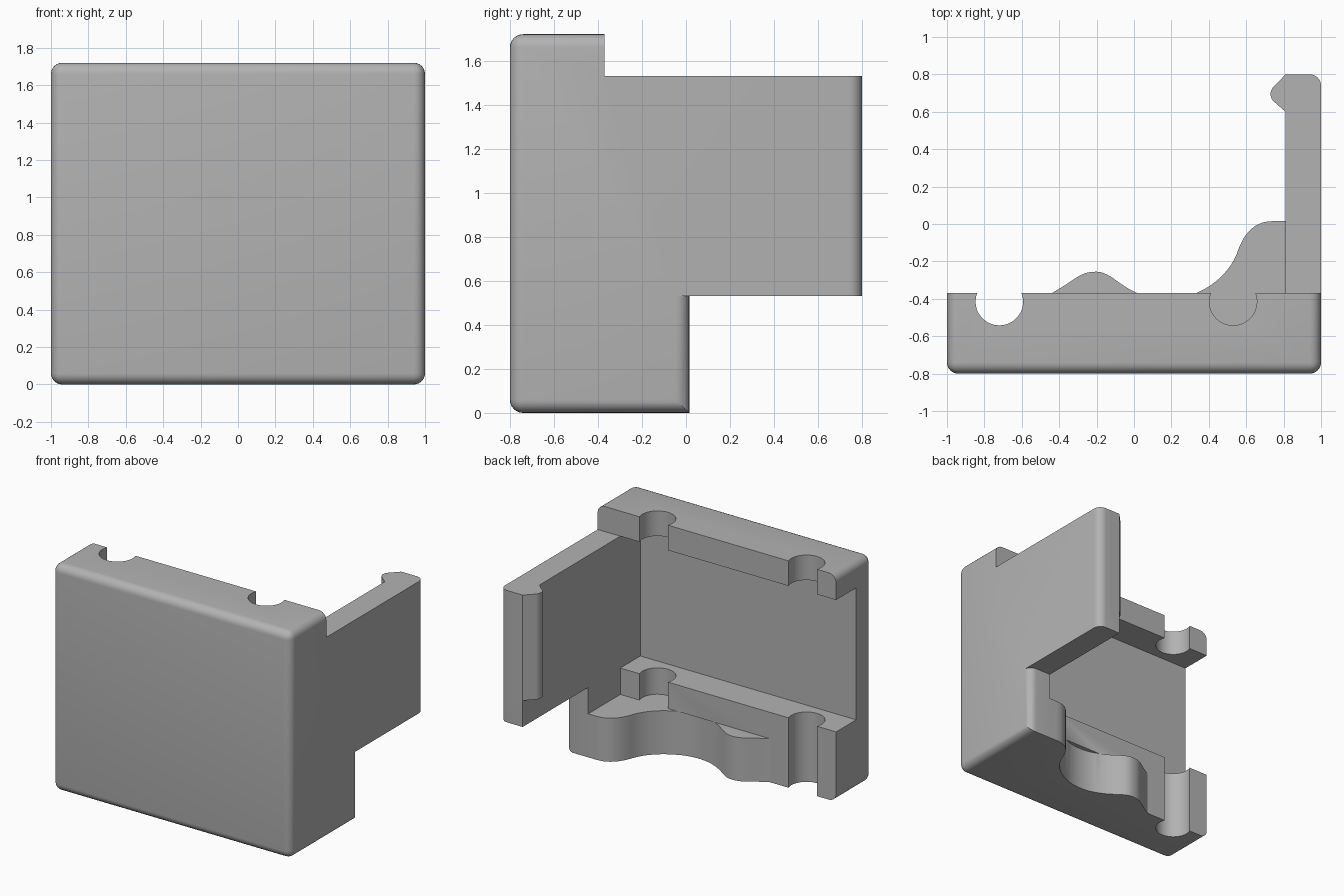
import bpy, bmesh, math
from mathutils import Vector
from mathutils.geometry import interpolate_bezier

if "Cube" in bpy.data.objects:
    bpy.data.objects.remove(bpy.data.objects["Cube"])

grey = bpy.data.materials.new("plain grey")
grey.use_nodes = True
grey.diffuse_color = (0.45, 0.45, 0.45, 1)
grey.node_tree.nodes["Principled BSDF"].inputs["Base Color"].default_value = grey.diffuse_color

W, D, H = 1.0, 0.8, 1.72        # half width, half depth, height
R = 0.06                        # edge rounding
ARM_X, LIP_Y, END_Y = 0.81, -0.37, 0.015
LEDGE, LOW, HIGH = 0.33, 0.53, 1.53


def prism(name, outline, z0, z1):
    """Extrude a closed plan outline from z0 to z1."""
    bm = bmesh.new()
    face = bm.faces.new([bm.verts.new((x, y, z0)) for x, y in outline])
    top = bmesh.ops.extrude_face_region(bm, geom=[face])["geom"]
    bmesh.ops.translate(bm, vec=(0, 0, z1 - z0),
                        verts=[v for v in top if isinstance(v, bmesh.types.BMVert)])
    bmesh.ops.recalc_face_normals(bm, faces=bm.faces)
    mesh = bpy.data.meshes.new(name)
    bm.to_mesh(mesh)
    bm.free()
    mesh.materials.append(grey)
    ob = bpy.data.objects.new(name, mesh)
    bpy.context.collection.objects.link(ob)
    return ob


def rect(x0, x1, y0, y1):
    return [(x0, y0), (x1, y0), (x1, y1), (x0, y1)]


def arc(cx, cy, r, a0, a1, n):
    angles = [math.radians(a0 + (a1 - a0) * i / n) for i in range(n + 1)]
    return [(cx + r * math.cos(a), cy + r * math.sin(a)) for a in angles]


def curve(*points):
    """Smooth path through bezier pieces: point, handle, handle, point, ..."""
    path = []
    for i in range(0, len(points) - 1, 3):
        piece = interpolate_bezier(*[Vector(p) for p in points[i:i + 4]], 12)
        path += [(p.x, p.y) for p in piece[:-1]]
    return path + [points[-1]]


# Rounded block from which the bracket is carved
bracket = prism("bracket", rect(-W, W, -D, D), 0, H)
bevel = bracket.modifiers.new("rounding", "BEVEL")
bevel.width, bevel.segments = R, 6


def combine(tool, operation):
    mod = bracket.modifiers.new(tool.name, "BOOLEAN")
    mod.operation, mod.solver, mod.object = operation, "EXACT", tool
    tool.hide_render = True


# Wavy rear edge of the lower ledge
wave = curve((0.74, END_Y), (0.63, END_Y), (0.585, -0.07), (0.56, -0.13),
             (0.525, -0.25), (0.42, -0.335), (0.33, LIP_Y),
             (0.24, -0.415), (0.11, -0.415), (0.02, LIP_Y),
             (-0.08, -0.33), (-0.13, -0.255), (-0.20, -0.255),
             (-0.29, -0.255), (-0.30, -0.29), (-0.44, LIP_Y))
ledge_outline = ([(ARM_X, 1), (ARM_X, END_Y)] + wave + [(-2, LIP_Y), (-2, 1)])

# Rounded rear end of the side wall below the arm
end_outline = [(2, 2), (2, END_Y - R), *arc(W - R, END_Y - R, R, 0, 90, 6),
               (-2, END_Y), (-2, 2)]

cutters = [
    prism("opening_cutter", rect(-2, ARM_X, -0.61, 2), LOW, HIGH),
    prism("top_lip_cutter", rect(-2, 2, LIP_Y, 2), HIGH, 2),
    prism("arm_underside_cutter", end_outline, -1, LOW),
    prism("rail_cutter", rect(-2, ARM_X, LIP_Y, 2), LEDGE, LOW + 0.1),
    prism("ledge_cutter", ledge_outline, -1, LEDGE),
]
# Pin slots: one runs right through, the other stops at the ledge
for name, x, z0 in (("through_slot", -0.72, -1), ("blind_slot", 0.53, LEDGE)):
    cutters.append(prism(name, arc(x, -0.415, 0.127, 0, 360, 48)[:-1], z0, 2))

for cutter in cutters:
    combine(cutter, "DIFFERENCE")

# Snap hook at the tip of the arm
hook = prism("snap_hook", [(0.9, 0.6), (ARM_X, 0.6)]
             + arc(0.785, 0.695, 0.055, 230, 130, 8)
             + [(ARM_X, D), (0.9, D)], 0.73, HIGH)
combine(hook, "UNION")

# Bake the result and drop the helpers
depsgraph = bpy.context.evaluated_depsgraph_get()
result = bpy.data.meshes.new_from_object(bracket.evaluated_get(depsgraph))
bracket.modifiers.clear()
bracket.data = result
result.materials.clear()
result.materials.append(grey)
for ob in cutters + [hook]:
    bpy.data.objects.remove(ob)

bpy.ops.object.select_all(action="DESELECT")
bracket.select_set(True)
bpy.context.view_layer.objects.active = bracket
bpy.ops.object.shade_smooth_by_angle(angle=math.radians(30))
